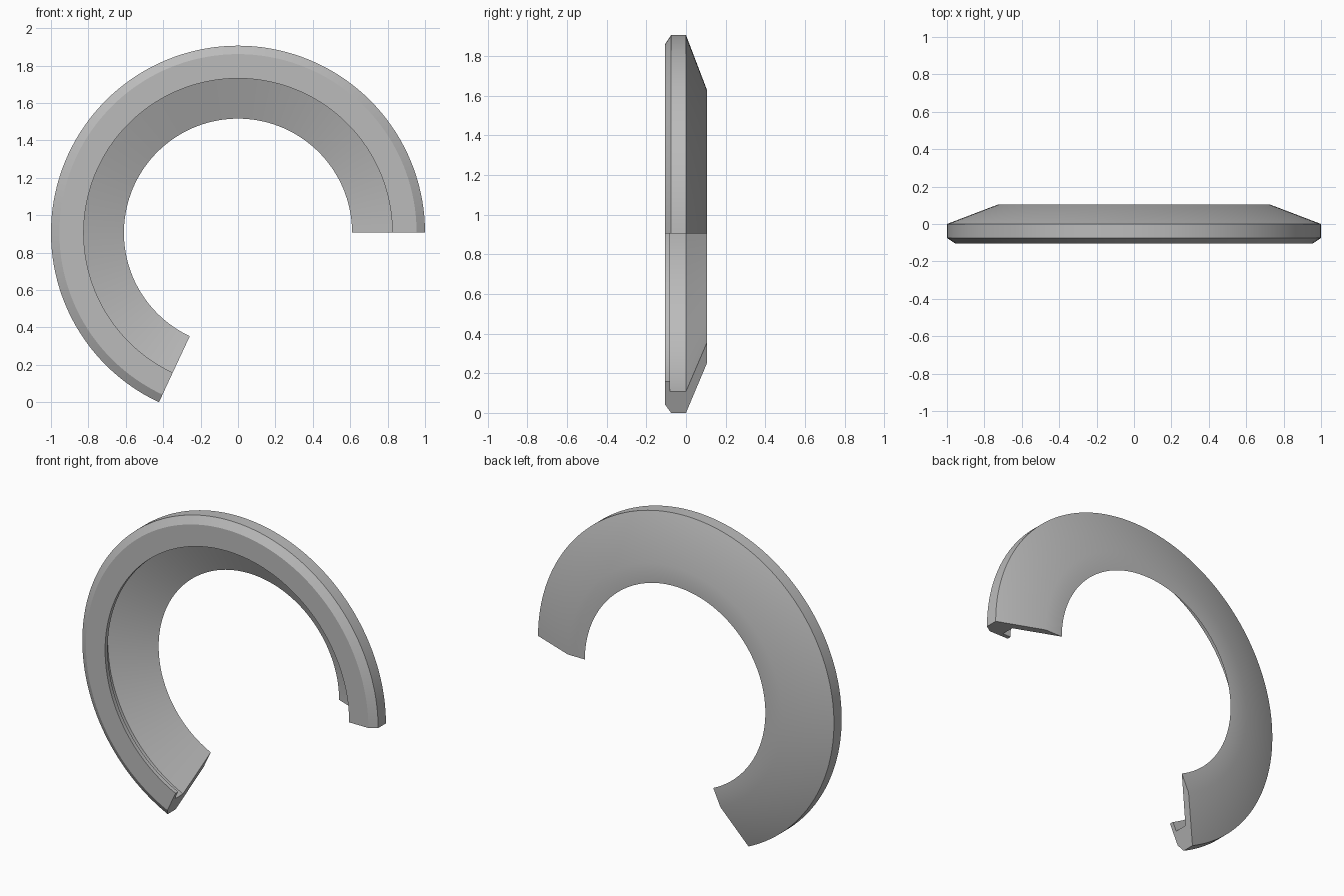
import bpy
import bmesh
from math import sin, cos, radians

cube = bpy.data.objects.get("Cube")
if cube:
    bpy.data.objects.remove(cube, do_unlink=True)

SWEEP = radians(245)
STEPS = 98
CENTRE_Z = sin(radians(65))

# Cross-section as (radius, depth): bevelled rim, sloped back, hooked front lip
PROFILE = [
    (1.0, -0.075), (1.0, 0.0), (0.725, 0.105), (0.61, 0.105),
    (0.88, 0.0), (0.88, -0.08), (0.825, -0.08), (0.825, -0.105),
    (0.955, -0.105),
]

# Plain grey finish
grey = bpy.data.materials.new("plain_grey")
grey.use_nodes = True
colour = (0.5, 0.5, 0.5, 1)
grey.diffuse_color = colour
grey.node_tree.nodes["Principled BSDF"].inputs["Base Color"].default_value = colour

# Sweep the section around the arc
bm = bmesh.new()
rings = []
for i in range(STEPS + 1):
    a = SWEEP * i / STEPS
    rings.append([bm.verts.new((r * cos(a), y, CENTRE_Z + r * sin(a)))
                  for r, y in PROFILE])
n = len(PROFILE)
for one, two in zip(rings, rings[1:]):
    for j in range(n):
        k = (j + 1) % n
        bm.faces.new((one[j], one[k], two[k], two[j]))

# Flat cut ends
bm.faces.new(rings[0])
bm.faces.new(rings[-1])
bmesh.ops.recalc_face_normals(bm, faces=bm.faces)

mesh = bpy.data.meshes.new("open_ring_shell")
bm.to_mesh(mesh)
bm.free()
mesh.materials.append(grey)
ring = bpy.data.objects.new("open_ring_shell", mesh)
bpy.context.collection.objects.link(ring)

# Smooth curved faces, crisp section corners
bpy.ops.object.select_all(action="DESELECT")
ring.select_set(True)
bpy.context.view_layer.objects.active = ring
bpy.ops.object.shade_smooth_by_angle(angle=radians(30))
